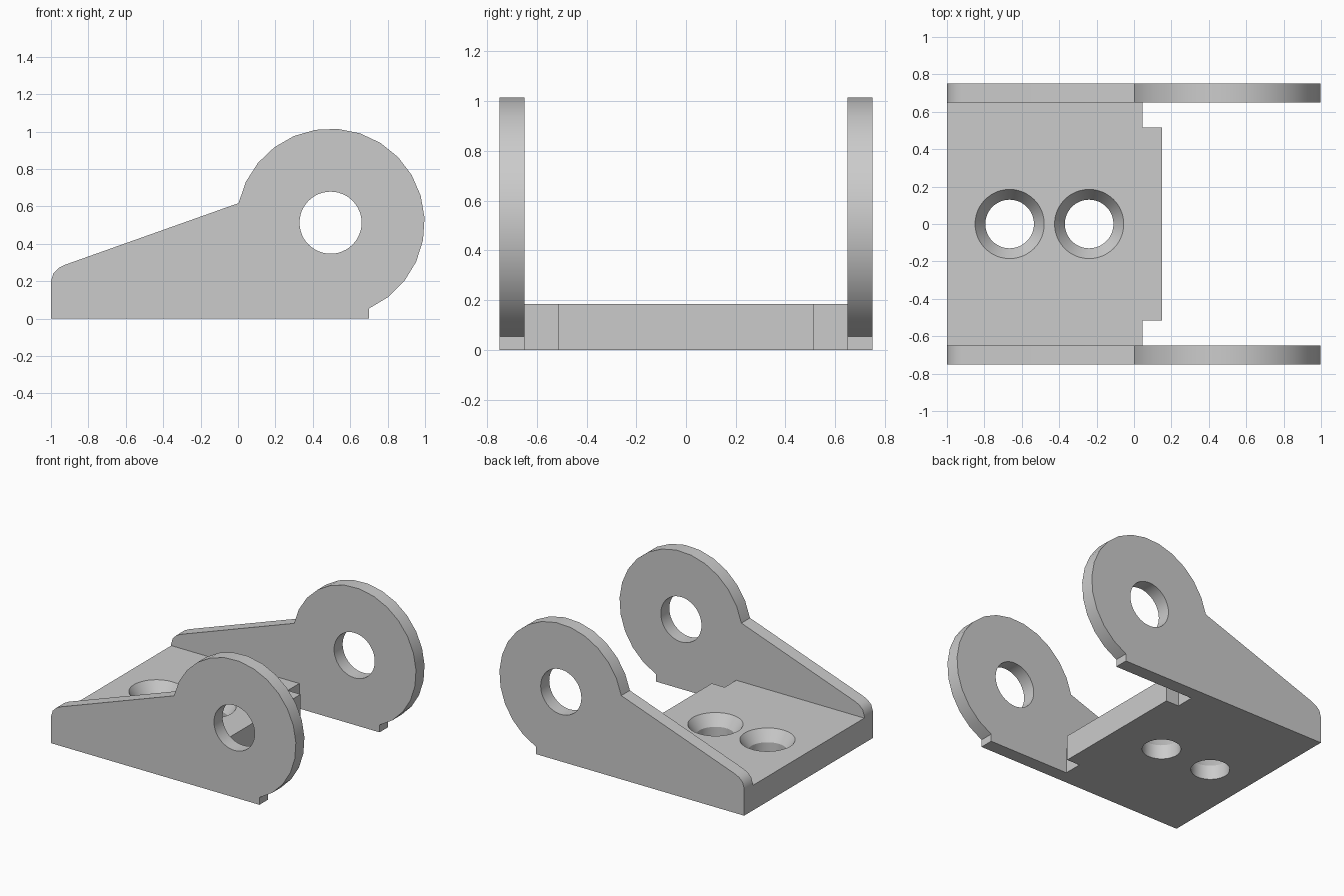
import bpy
import bmesh
from math import radians, cos, sin
from mathutils import Vector

if "Cube" in bpy.data.objects:
    bpy.data.objects.remove(bpy.data.objects["Cube"], do_unlink=True)

steel = bpy.data.materials.new("plain grey")
steel.use_nodes = True
grey = (0.6, 0.6, 0.6, 1)
steel.diffuse_color = grey
steel.node_tree.nodes["Principled BSDF"].inputs["Base Color"].default_value = grey


def add_object(name, bm):
    bmesh.ops.recalc_face_normals(bm, faces=bm.faces)
    mesh = bpy.data.meshes.new(name)
    bm.to_mesh(mesh)
    bm.free()
    mesh.materials.append(steel)
    obj = bpy.data.objects.new(name, mesh)
    bpy.context.collection.objects.link(obj)
    return obj


def extrude_outline(name, points, depth):
    """Close an outline of 3D points and extrude it along depth."""
    bm = bmesh.new()
    face = bm.faces.new([bm.verts.new(p) for p in points])
    out = bmesh.ops.extrude_face_region(bm, geom=[face])
    moved = [v for v in out["geom"] if isinstance(v, bmesh.types.BMVert)]
    bmesh.ops.translate(bm, verts=moved, vec=Vector(depth))
    return add_object(name, bm)


def lathe(name, profile, centre, axis, sides=48):
    """Solid of revolution from (radius, height) rings, along Z or Y."""
    bm = bmesh.new()
    rings = []
    for r, h in profile:
        ring = []
        for i in range(sides):
            a = radians(360 * i / sides)
            u, v = r * cos(a), r * sin(a)
            offset = (u, v, h) if axis == "Z" else (u, h, v)
            ring.append(bm.verts.new(Vector(centre) + Vector(offset)))
        rings.append(ring)
    for low, high in zip(rings, rings[1:]):
        for i in range(sides):
            j = (i + 1) % sides
            bm.faces.new((low[i], low[j], high[j], high[i]))
    bm.faces.new(rings[0])
    bm.faces.new(rings[-1])
    return add_object(name, bm)


def cut(target, cutter):
    cutter.hide_render = True
    mod = target.modifiers.new("hole", "BOOLEAN")
    mod.operation = "DIFFERENCE"
    mod.solver = "EXACT"
    mod.object = cutter
    bpy.ops.object.select_all(action="DESELECT")
    bpy.context.view_layer.objects.active = target
    target.select_set(True)
    bpy.ops.object.modifier_apply(modifier=mod.name)
    bpy.data.objects.remove(cutter, do_unlink=True)


# Side plates: tapered arm with a rounded heel and a round pierced ear
ear_x, ear_z, ear_r, segments = 0.495, 0.513, 0.503, 17
start, end = -65.8, 168
outline = [(-1, 0), (0.7, 0)]
outline.append((0.7, 0.054))
for i in range(1, segments + 1):
    a = radians(start + (end - start) * i / segments)
    outline.append((ear_x + ear_r * cos(a), ear_z + ear_r * sin(a)))
outline += [(-0.925, 0.288), (-0.96, 0.27), (-0.987, 0.243), (-1, 0.2)]

parts = []
for name, y in (("front_side_plate", -0.75), ("back_side_plate", 0.65)):
    plate = extrude_outline(name, [(x, y, z) for x, z in outline], (0, 0.1, 0))
    bore = lathe("bore_cutter", [(0.166, -0.1), (0.166, 0.2)], (ear_x, y, ear_z), "Y")
    cut(plate, bore)
    parts.append(plate)

# Base plate with a tongue and two countersunk screw holes
half = [(-1, 0.65), (0.045, 0.65), (0.045, 0.515), (0.15, 0.515)]
base_outline = half + [(x, -y) for x, y in reversed(half)]
top = 0.185
base = extrude_outline("base_plate", [(x, y, 0) for x, y in base_outline], (0, 0, top))
for x in (-0.665, -0.24):
    rings = [(0.13, -0.1), (0.13, top - 0.08), (0.185, top), (0.185, top + 0.1)]
    cut(base, lathe("screw_cutter", rings, (x, 0, 0), "Z"))
parts.append(base)

# Smooth curved rims, keep corners sharp
bpy.ops.object.select_all(action="DESELECT")
for obj in parts:
    obj.select_set(True)
bpy.context.view_layer.objects.active = base
bpy.ops.object.shade_smooth_by_angle(angle=radians(30))
